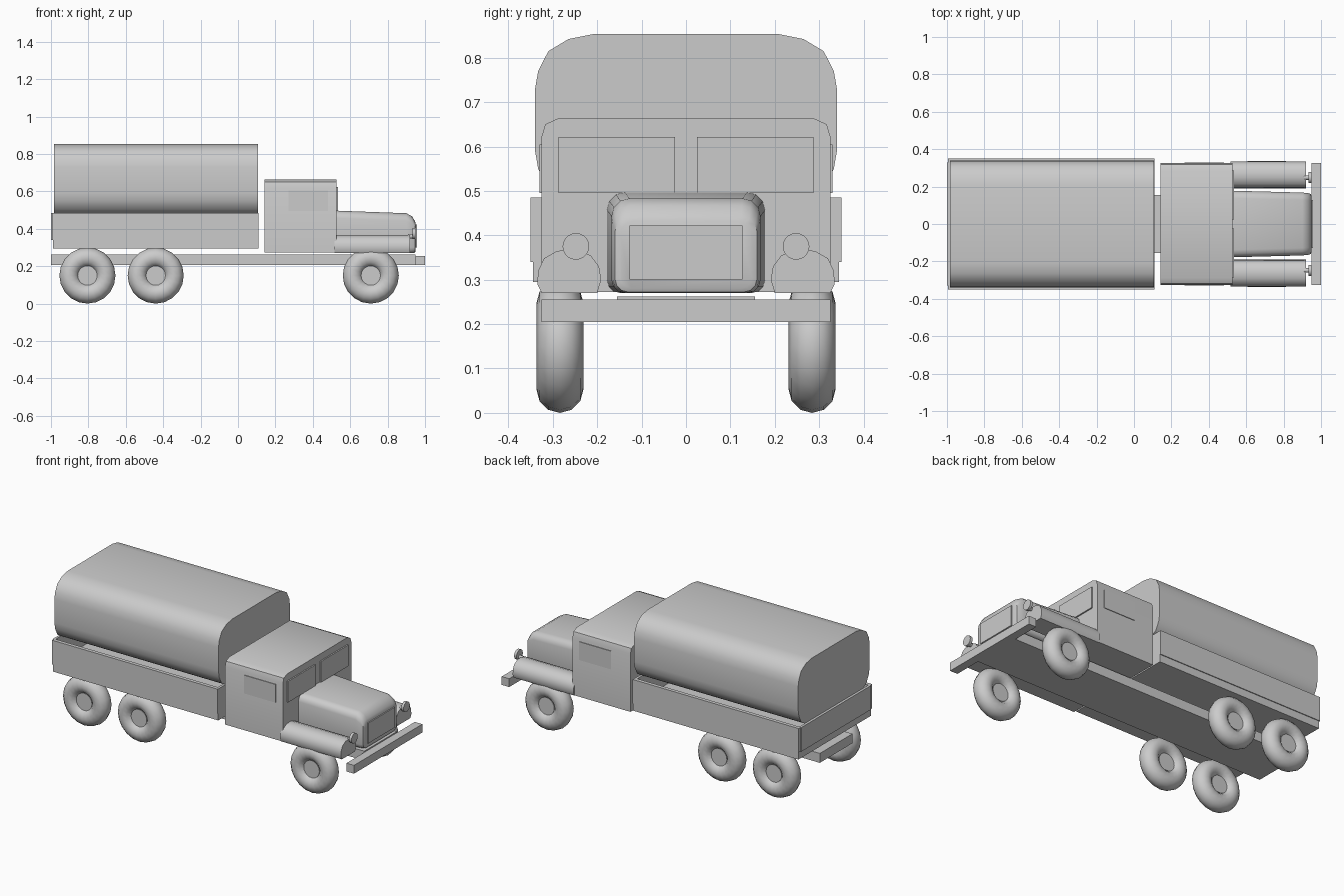
import bpy, bmesh, math
from mathutils import Vector

if "Cube" in bpy.data.objects:
    bpy.data.objects.remove(bpy.data.objects["Cube"])


def finish(name, bm, smooth=False, angle=40):
    bmesh.ops.recalc_face_normals(bm, faces=bm.faces)
    me = bpy.data.meshes.new(name)
    bm.to_mesh(me)
    bm.free()
    ob = bpy.data.objects.new(name, me)
    bpy.context.collection.objects.link(ob)
    if smooth:
        bpy.ops.object.select_all(action='DESELECT')
        ob.select_set(True)
        bpy.context.view_layer.objects.active = ob
        bpy.ops.object.shade_smooth_by_angle(angle=math.radians(angle))
    return ob


def box(name, x0, x1, y0, y1, z0, z1):
    return loft(name, [(x, [(y0, z0), (y1, z0), (y1, z1), (y0, z1)]) for x in (x0, x1)])


def loft(name, sections, smooth=False, angle=40):
    """Skin closed (y, z) sections placed along x, capped at both ends."""
    bm = bmesh.new()
    rings = [[bm.verts.new((x, y, z)) for y, z in pts] for x, pts in sections]
    n = len(rings[0])
    for a, b in zip(rings, rings[1:]):
        for i in range(n):
            j = (i + 1) % n
            bm.faces.new((a[i], a[j], b[j], b[i]))
    bm.faces.new(rings[0])
    bm.faces.new(rings[-1])
    return finish(name, bm, smooth, angle)


def mirror_profile(half):
    """Close a right-hand half profile with its mirror image."""
    return half + [(-y, z) for y, z in reversed(half)]


def rounded(hw, z0, z1, r_top, r_low, steps=3):
    half = []
    for cz, r, a0 in ((z0 + r_low, r_low, -90), (z1 - r_top, r_top, 0)):
        for i in range(steps + 1):
            a = math.radians(a0 + 90 * i / steps)
            half.append((hw - r + r * math.cos(a), cz + r * math.sin(a)))
    return mirror_profile(half)


def cylinder(name, centre, radius, depth, axis, sides=20):
    bm = bmesh.new()
    bmesh.ops.create_cone(bm, cap_ends=True, segments=sides, radius1=radius,
                          radius2=radius, depth=depth)
    rot = Vector((0, 0, 1)).rotation_difference(Vector(axis)).to_matrix()
    bmesh.ops.rotate(bm, verts=bm.verts, matrix=rot)
    bmesh.ops.translate(bm, verts=bm.verts, vec=centre)
    return finish(name, bm, True)


def tyre(name, x, y):
    bpy.ops.mesh.primitive_torus_add(
        location=(x, y, 0.15), rotation=(math.pi / 2, 0, 0), major_segments=20,
        minor_segments=12, major_radius=0.097, minor_radius=0.053)
    ob = bpy.context.object
    ob.name = name
    bpy.ops.object.shade_smooth_by_angle(angle=math.radians(60))


# Chassis and bumper
box("chassis", -1.0, 0.95, -0.155, 0.155, 0.205, 0.262)
box("bumper", 0.95, 1.0, -0.325, 0.325, 0.205, 0.255)

# Cargo bed with open-topped boards
box("bed_floor", -0.99, 0.11, -0.345, 0.345, 0.295, 0.345)
box("tailgate", -1.0, -0.985, -0.33, 0.33, 0.34, 0.485)
box("bed_front_board", 0.095, 0.11, -0.33, 0.33, 0.34, 0.485)

# Canvas cover over the bed
cover = mirror_profile([(0.21, 0.467), (0.265, 0.478), (0.31, 0.505), (0.333, 0.55),
                        (0.34, 0.59), (0.34, 0.73), (0.333, 0.77), (0.31, 0.815),
                        (0.265, 0.842), (0.21, 0.853)])
loft("canvas_cover", [(-0.985, cover), (0.108, cover)], True)

# Cab
cab = mirror_profile([(0.326, 0.272), (0.326, 0.62), (0.317, 0.65), (0.287, 0.664)])
loft("cab", [(0.142, cab), (0.527, cab)], True)

# Hood, rounded over towards the nose
loft("hood", [(0.52, rounded(0.178, 0.27, 0.497, 0.04, 0.03)),
              (0.90, rounded(0.168, 0.27, 0.483, 0.04, 0.03)),
              (0.93, rounded(0.165, 0.27, 0.467, 0.04, 0.03)),
              (0.945, rounded(0.16, 0.272, 0.443, 0.035, 0.03)),
              (0.95, rounded(0.148, 0.28, 0.432, 0.03, 0.025))], True, 35)
box("grille", 0.94, 0.957, -0.127, 0.127, 0.30, 0.422)

# Paired parts on each side
fender = [(0.20, 0.27), (0.325, 0.27), (0.335, 0.29), (0.333, 0.32), (0.32, 0.348),
          (0.29, 0.365), (0.25, 0.367), (0.215, 0.355), (0.196, 0.33), (0.191, 0.30)]
for side, s in (("right", -1), ("left", 1)):
    box(f"bed_side_{side}", -0.995, 0.11, s * 0.328, s * 0.35, 0.34, 0.485)
    box(f"windshield_{side}", 0.52, 0.535, s * 0.025, s * 0.287, 0.495, 0.622)
    box(f"door_window_{side}", 0.27, 0.48, s * 0.31, s * 0.33, 0.495, 0.605)
    section = [(s * y, z) for y, z in fender]
    loft(f"fender_{side}", [(0.515, section), (0.92, section)], True, 50)
    cylinder(f"headlight_{side}", (0.942, s * 0.248, 0.375), 0.03, 0.016, (1, 0, 0))
    cylinder(f"headlight_stem_{side}", (0.925, s * 0.248, 0.36), 0.012, 0.03, (1, 0, 0), 12)
    for axle, x in (("rear", -0.805), ("middle", -0.44), ("front", 0.71)):
        tyre(f"tyre_{axle}_{side}", x, s * 0.284)
        cylinder(f"hub_{axle}_{side}", (x, s * 0.284, 0.15), 0.052, 0.06, (0, 1, 0))
